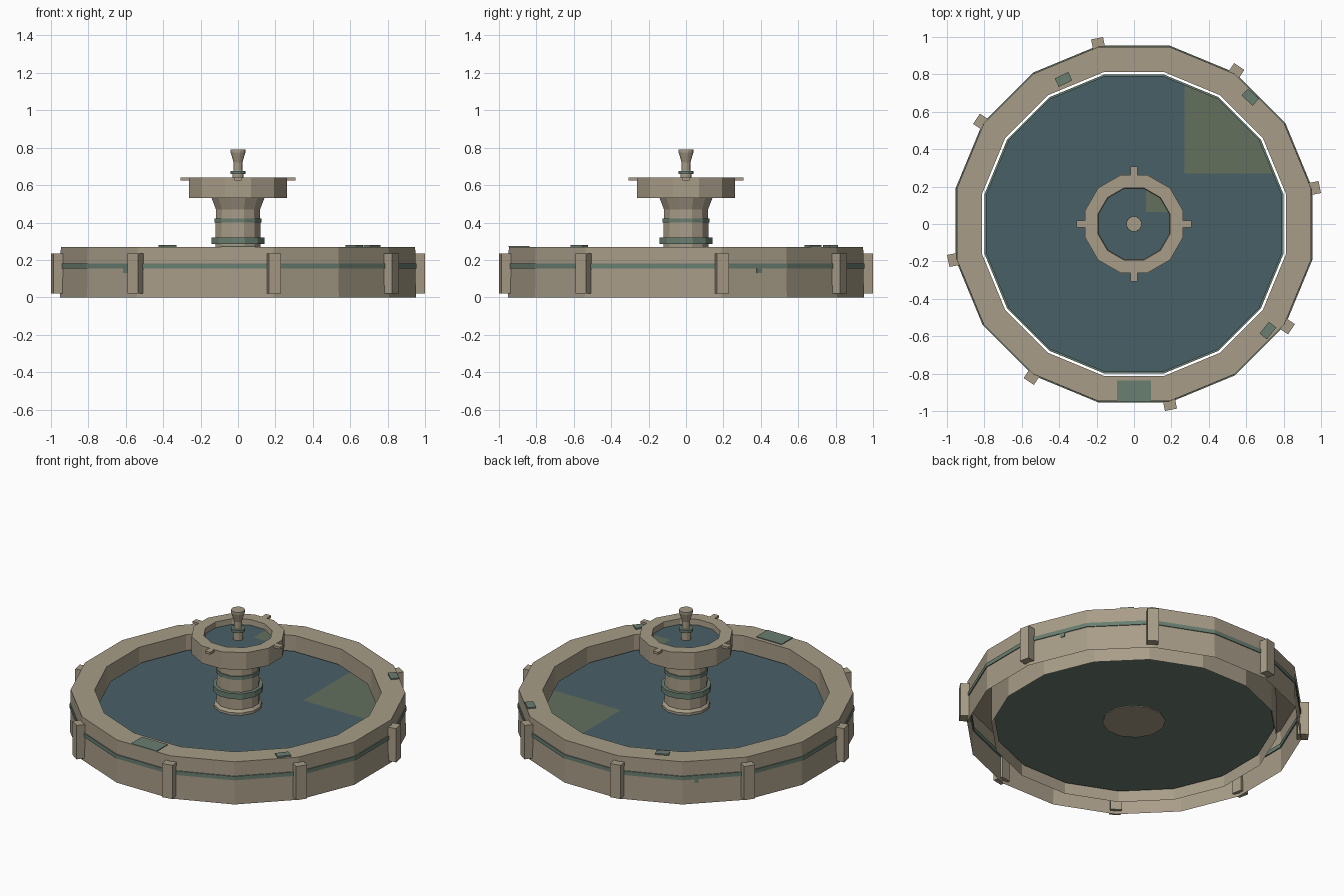
import bpy, bmesh
from math import pi, cos, sin, radians
from mathutils import Matrix, Vector

if "Cube" in bpy.data.objects:
    bpy.data.objects.remove(bpy.data.objects["Cube"], do_unlink=True)


def material(name, rgb):
    m = bpy.data.materials.new(name)
    m.use_nodes = True
    m.diffuse_color = (*rgb, 1)
    m.node_tree.nodes["Principled BSDF"].inputs["Base Color"].default_value = (*rgb, 1)
    return m


STONE = material("weathered_stone", (0.39, 0.335, 0.245))
MOSS = material("green_moss", (0.144, 0.21, 0.165))
WATER = material("pond_water", (0.066, 0.118, 0.137))
ALGAE = material("algae", (0.125, 0.16, 0.11))


def finish(bm, name, *mats):
    mesh = bpy.data.meshes.new(name)
    bm.to_mesh(mesh)
    bm.free()
    for m in mats:
        mesh.materials.append(m)
    obj = bpy.data.objects.new(name, mesh)
    bpy.context.collection.objects.link(obj)
    return obj


def lathe(name, profile, sides, mat, closed=False):
    """Revolve (radius, height) points, with a flat facet facing each axis."""
    bm = bmesh.new()
    rings = []
    for r, z in profile:
        angles = [2 * pi * (i + 0.5) / sides for i in range(sides)]
        rings.append([bm.verts.new((r * cos(a), r * sin(a), z)) for a in angles])
    pairs = list(zip(rings, rings[1:]))
    if closed:
        pairs.append((rings[-1], rings[0]))
    for low, high in pairs:
        for i in range(sides):
            j = (i + 1) % sides
            bm.faces.new((low[i], low[j], high[j], high[i]))
    return finish(bm, name, mat)


def solid(name, profile, sides, mat):
    """Revolved part capped at both ends."""
    obj = lathe(name, profile, sides, mat)
    bm = bmesh.new()
    bm.from_mesh(obj.data)
    bmesh.ops.holes_fill(bm, edges=[e for e in bm.edges if e.is_boundary], sides=0)
    bmesh.ops.recalc_face_normals(bm, faces=bm.faces)
    bm.to_mesh(obj.data)
    bm.free()
    return obj


def box(name, size, radius, angle, z, mat):
    """Box whose x size points outward, placed at a polar position."""
    bm = bmesh.new()
    bmesh.ops.create_cube(bm, size=1)
    bmesh.ops.scale(bm, vec=size, verts=bm.verts)
    place = Matrix.Rotation(radians(angle), 4, "Z") @ Matrix.Translation((radius, 0, z))
    bmesh.ops.transform(bm, matrix=place, verts=bm.verts)
    return finish(bm, name, mat)


def water_disc(name, radius, z, sides, cut):
    """Flat water surface with an algae patch in one corner."""
    bm = bmesh.new()
    bmesh.ops.create_circle(bm, cap_ends=True, segments=sides, radius=radius,
                            matrix=Matrix.Rotation(pi / sides, 4, "Z"))
    for axis in (Vector((1, 0, 0)), Vector((0, 1, 0))):
        bmesh.ops.bisect_plane(bm, geom=bm.verts[:] + bm.edges[:] + bm.faces[:],
                               plane_co=axis * cut, plane_no=axis)
    for f in bm.faces:
        c = f.calc_center_median()
        f.material_index = int(c.x > cut and c.y > cut)
        if f.normal.z < 0:
            f.normal_flip()
    bmesh.ops.translate(bm, vec=(0, 0, z), verts=bm.verts)
    return finish(bm, name, WATER, ALGAE)


# Basin wall, hollow and open underneath
lathe("basin_wall", [(0.97, 0), (0.966, 0.27), (0.828, 0.27), (0.828, 0)], 16, STONE)
lathe("basin_moss_band", [(0.96, 0.155), (0.973, 0.155), (0.973, 0.18), (0.96, 0.18)],
      16, MOSS, closed=True)
solid("basin_floor", [(0.815, 0.065), (0.815, 0.08)], 16, MOSS)
water_disc("basin_water", 0.806, 0.18, 16, 0.27)

# Buttress posts on alternate corners
for k in range(8):
    box(f"buttress_{k + 1}", (0.065, 0.066, 0.215), 0.98, 11.25 + 45 * k, 0.128, STONE)

# Moss patches on the rim and drips under the band
for i, (radius, angle) in enumerate([(0.86, 116), (0.92, 47.5), (0.915, -38.5)]):
    box(f"rim_moss_{i + 1}", (0.05, 0.08, 0.009), radius, angle, 0.274, MOSS)
box("rim_moss_large", (0.112, 0.18, 0.006), 0.892, -90, 0.272, MOSS)
for i, (angle, radius) in enumerate([(24.3, 0.949), (128.5, 0.952), (231, 0.952)]):
    box(f"moss_drip_{i + 1}", (0.009, 0.03, 0.03), radius, angle, 0.145, MOSS)

# Central pedestal
solid("pedestal", [(0.183, 0.06), (0.183, 0.1), (0.14, 0.13), (0.14, 0.195),
                   (0.125, 0.21), (0.125, 0.33), (0.122, 0.47), (0.148, 0.535)], 12, STONE)
solid("pedestal_lower_collar", [(0.148, 0.285), (0.148, 0.32)], 12, MOSS)
solid("pedestal_upper_collar", [(0.13, 0.4), (0.13, 0.422)], 12, MOSS)

# Upper bowl
lathe("upper_bowl", [(0.1, 0.53), (0.272, 0.53), (0.272, 0.64), (0.2, 0.64),
                     (0.195, 0.57), (0.1, 0.57)], 12, STONE, closed=True)
water_disc("bowl_water", 0.198, 0.605, 12, 0.065)
for k in range(4):
    box(f"bowl_spout_{k + 1}", (0.05, 0.036, 0.015), 0.283, 90 * k, 0.632, STONE)

# Nozzle
solid("nozzle", [(0.03, 0.6), (0.03, 0.655), (0.024, 0.68), (0.024, 0.72),
                 (0.041, 0.775), (0.041, 0.79)], 12, STONE)
solid("nozzle_collar", [(0.042, 0.658), (0.042, 0.676)], 12, MOSS)
